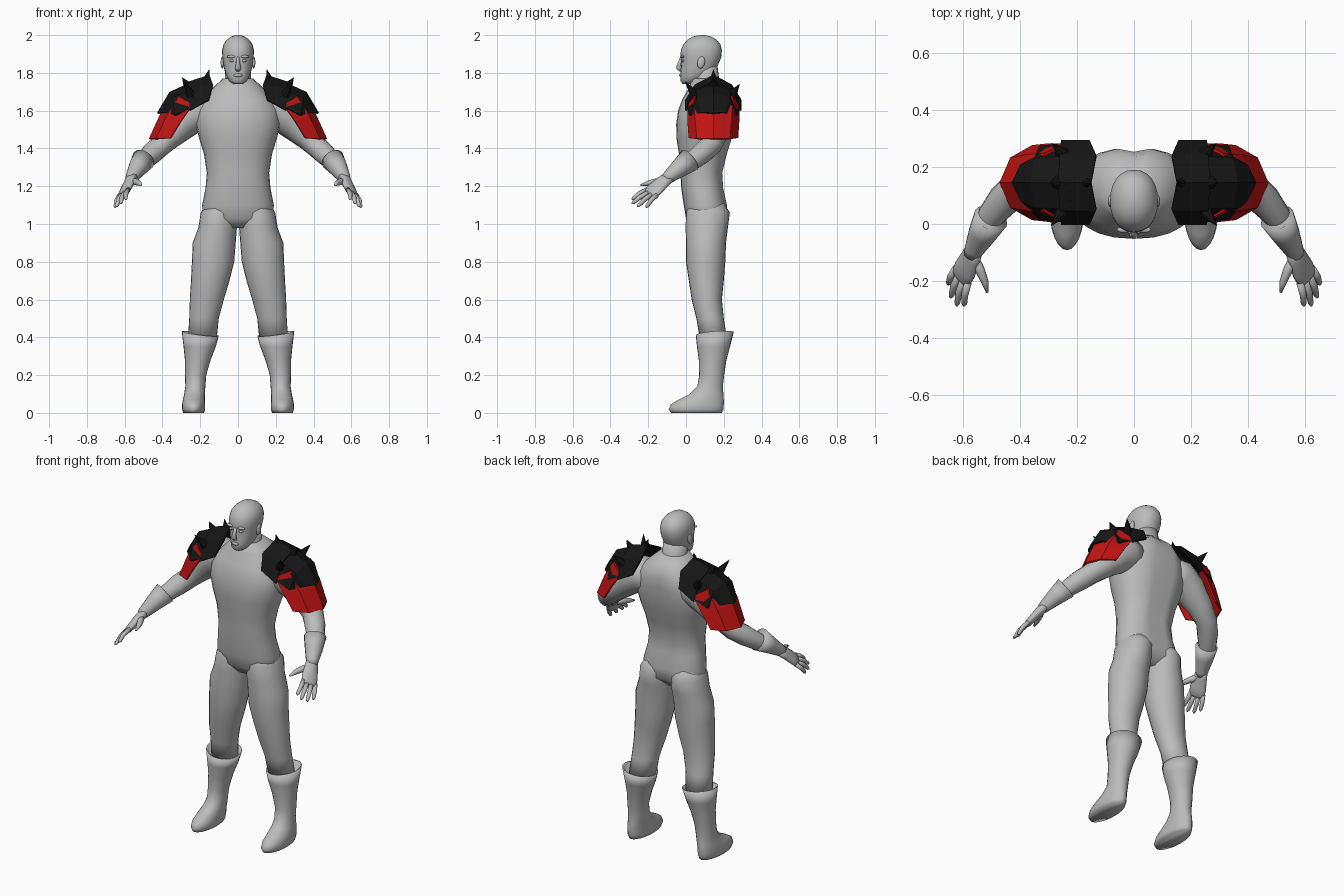
import bpy, bmesh, math
from mathutils import Vector, Matrix


def material(name, rgb):
    m = bpy.data.materials.new(name)
    m.diffuse_color = (*rgb, 1)
    return m


GREY = material("body grey", (0.5, 0.5, 0.5))
BLACK = material("armour black", (0.008, 0.008, 0.008))
RED = material("armour red", (0.55, 0.007, 0.007))


def finish(name, bm, mat, mirror=False, smooth=True):
    bmesh.ops.recalc_face_normals(bm, faces=bm.faces)
    me = bpy.data.meshes.new(name)
    bm.to_mesh(me)
    bm.free()
    ob = bpy.data.objects.new(name, me)
    bpy.context.collection.objects.link(ob)
    me.materials.append(mat)
    for p in me.polygons:
        p.use_smooth = smooth
    if mirror:
        ob.modifiers.new("mirror", "MIRROR")
    return ob


def bridge(bm, rings):
    """Skin a list of closed point rings and cap both ends."""
    vs = [[bm.verts.new(p) for p in r] for r in rings]
    n = len(vs[0])
    for a, b in zip(vs, vs[1:]):
        for i in range(n):
            j = (i + 1) % n
            bm.faces.new((a[i], a[j], b[j], b[i]))
    bm.faces.new(vs[0])
    bm.faces.new(vs[-1])


def power(c, e):
    return math.copysign(abs(c) ** e, c)


def stack(name, rows, mirror=False, square=1.0, n=24, tweak=None):
    """Horizontal rings: z, centre x, half width, front y, back y."""
    rings = []
    for z, cx, rx, yf, yb in rows:
        ring = []
        for i in range(n):
            a = math.tau * i / n
            ring.append(Vector((cx + rx * power(math.cos(a), square),
                                (yf + yb) / 2 + (yb - yf) / 2 * power(math.sin(a), square), z)))
        rings.append(ring)
    if tweak:
        for r in rings:
            for p in r:
                tweak(p)
    bm = bmesh.new()
    bridge(bm, rings)
    return finish(name, bm, GREY, mirror)


def tube_rings(rows, hint, n):
    """Rings across a path: point, half width along hint, half thickness."""
    pts = [Vector(r[0]) for r in rows]
    rings = []
    for k, (_, ru, rv) in enumerate(rows):
        t = (pts[min(k + 1, len(pts) - 1)] - pts[max(k - 1, 0)]).normalized()
        u = Vector(hint)
        u = (u - t * u.dot(t)).normalized()
        v = t.cross(u)
        rings.append([pts[k] + u * ru * math.cos(math.tau * i / n) + v * rv * math.sin(math.tau * i / n)
                      for i in range(n)])
    return rings


def tube(name, rows, hint=(0, 0, 1), n=16, mirror=True, mat=GREY, smooth=True):
    bm = bmesh.new()
    bridge(bm, tube_rings(rows, hint, n))
    return finish(name, bm, mat, mirror, smooth)


def ball(name, co, size, mirror=False, tilt=0):
    bm = bmesh.new()
    m = Matrix.Translation(co) @ Matrix.Rotation(tilt, 4, 'X') @ Matrix.Diagonal((*size, 1))
    bmesh.ops.create_uvsphere(bm, u_segments=14, v_segments=10, radius=1, matrix=m)
    return finish(name, bm, GREY, mirror)


# Torso with a shallow spine groove
def spine(p):
    if p.y > 0.12 and abs(p.x) < 0.02 and p.z > 1.0:
        p.y -= 0.015


stack("torso", [(0.98, 0, .09, .04, .16), (1.03, 0, .185, 0, .215), (1.10, 0, .19, -.012, .22),
                (1.19, 0, .172, -.025, .20), (1.27, 0, .165, -.03, .195), (1.37, 0, .18, -.037, .22),
                (1.45, 0, .205, -.05, .245), (1.53, 0, .225, -.052, .26), (1.60, 0, .22, -.042, .268),
                (1.66, 0, .19, -.02, .268), (1.72, 0, .135, .015, .25), (1.77, 0, .08, .03, .19)],
      square=0.88, tweak=spine)
stack("neck", [(1.70, 0, .09, .03, .21), (1.77, 0, .07, .035, .175), (1.85, 0, .064, .04, .165)])

# Head and face
stack("head", [(1.742, 0, .025, -.018, .03), (1.755, 0, .045, -.028, .07), (1.785, 0, .062, -.03, .13),
               (1.82, 0, .073, -.028, .16), (1.855, 0, .079, -.024, .175), (1.885, 0, .083, -.03, .187),
               (1.92, 0, .084, -.027, .19), (1.95, 0, .077, -.015, .183), (1.975, 0, .06, .007, .163),
               (1.992, 0, .037, .035, .133), (2.0, 0, .012, .07, .1)], square=0.92)
tube("nose", [((0, -.022, 1.885), .008, .008), ((0, -.035, 1.85), .010, .010),
              ((0, -.041, 1.826), .017, .013), ((0, -.026, 1.812), .012, .008)],
     hint=(1, 0, 0), n=10, mirror=False)
ball("lips", (0, -.027, 1.787), (.024, .010, .009))
ball("brow", (.034, -.020, 1.886), (.026, .011, .008), True)
ball("eye", (.032, -.016, 1.865), (.014, .009, .007), True)
ball("ear", (.083, .08, 1.855), (.009, .020, .032), True, -0.2)

# Legs
stack("leg", [(1.13, .09, .07, .03, .19), (1.06, .102, .095, .0, .232), (.98, .108, .102, -.002, .222),
              (.90, .126, .114, 0, .212), (.80, .132, .112, 0, .208), (.70, .147, .102, .015, .2),
              (.60, .165, .09, .03, .19), (.50, .18, .078, .055, .2), (.38, .19, .076, .075, .22)], True)


# Boots with a flared, slanted rim
def slant(p):
    if p.z > 0.39:
        p.z += 0.13 * (p.x - 0.2) + 0.08 * (p.y - 0.155)


stack("boot", [(.37, .2, .075, .075, .22), (.418, .2, .09, .06, .245), (.42, .2, .098, .052, .253),
               (.35, .203, .085, .058, .233), (.28, .213, .068, .068, .214), (.20, .224, .056, .07, .202),
               (.14, .226, .053, .06, .195), (.10, .23, .055, .02, .198), (.07, .234, .058, -.04, .2),
               (.045, .235, .061, -.08, .2), (.02, .235, .061, -.092, .198), (0, .235, .055, -.08, .19)],
      True, tweak=slant)

# Arms and gloves
tube("arm", [((.12, .14, 1.61), .09, .1), ((.20, .145, 1.60), .105, .105), ((.27, .15, 1.55), .09, .095),
             ((.34, .15, 1.48), .07, .075), ((.41, .13, 1.415), .058, .06), ((.455, .085, 1.375), .057, .058),
             ((.50, .03, 1.33), .048, .048), ((.53, -.03, 1.29), .04, .04)])
tube("glove_cuff", [((.525, -.02, 1.305), .045, .045), ((.505, .015, 1.335), .06, .056),
                    ((.502, .020, 1.339), .066, .062), ((.532, -.035, 1.295), .050, .050),
                    ((.56, -.09, 1.25), .035, .035), ((.57, -.11, 1.235), .03, .028)])
ACROSS = Vector((-.6, -.7, .4)).normalized()
tube("palm", [((.555, -.08, 1.255), .032, .028), ((.573, -.12, 1.225), .040, .026),
              ((.592, -.16, 1.188), .048, .022), ((.606, -.187, 1.162), .046, .018),
              ((.610, -.195, 1.155), .036, .010)], hint=ACROSS)
knuckle = Vector((.603, -.18, 1.168))
tips = [(.596, -.287, 1.130), (.622, -.287, 1.108), (.643, -.258, 1.092), (.652, -.212, 1.088)]
bm = bmesh.new()
for k, tip in enumerate(tips):
    base, tip = knuckle + ACROSS * (.036 - .024 * k), Vector(tip)
    bend = base.lerp(tip, 0.55) + Vector((.004, 0, .006))
    bridge(bm, tube_rings([(base, .013, .013), (bend, .0125, .0125), (base.lerp(tip, .9), .010, .010),
                           (tip, .004, .004)], ACROSS, 10))
bridge(bm, tube_rings([((.563, -.115, 1.23), .018, .018), ((.538, -.165, 1.222), .018, .017),
                       ((.522, -.205, 1.215), .013, .013), ((.514, -.24, 1.205), .005, .005)], ACROSS, 10))
finish("fingers", bm, GREY, True)


# Shoulder armour: arched plates, each row runs from front edge to ridge and is mirrored to the back
def plate(name, rows, mat):
    bm = bmesh.new()
    grid = []
    for r in rows:
        full = list(r) + [(x, .29 - y, z) for x, y, z in reversed(r[:-1])]
        grid.append([bm.verts.new(p) for p in full])
    for a, b in zip(grid, grid[1:]):
        for i in range(len(a) - 1):
            bm.faces.new((a[i], a[i + 1], b[i + 1], b[i]))
    ob = finish(name, bm, mat, True, False)
    s = ob.modifiers.new("thickness", "SOLIDIFY")
    s.thickness, s.offset = 0.01, 0
    return ob


plate("upper_shoulder_plate", [
    [(.155, 0, 1.655), (.132, .05, 1.735), (.15, .145, 1.785)],
    [(.255, 0, 1.60), (.26, .05, 1.71), (.265, .145, 1.748)]], BLACK)
plate("middle_shoulder_plate", [
    [(.215, .008, 1.63), (.22, .055, 1.72), (.225, .145, 1.757)],
    [(.33, .02, 1.575), (.345, .06, 1.665), (.36, .145, 1.695)],
    [(.345, .055, 1.575), (.395, .085, 1.59), (.425, .145, 1.585)]], BLACK)
plate("lower_shoulder_plate", [
    [(.24, .012, 1.63), (.31, .045, 1.675), (.345, .145, 1.69)],
    [(.30, .012, 1.545), (.375, .05, 1.57), (.41, .145, 1.575)],
    [(.355, .018, 1.455), (.43, .06, 1.45), (.467, .145, 1.45)]], RED)

# Spikes on the armour
for name, base, tip, r in [("collar_spike", (.17, .145, 1.755), (.152, .145, 1.818), .024),
                           ("ridge_spike", (.265, .145, 1.73), (.295, .145, 1.775), .026),
                           ("front_spike", (.25, .045, 1.685), (.288, -.005, 1.755), .026),
                           ("back_spike", (.25, .245, 1.685), (.288, .283, 1.74), .026)]:
    tube(name, [(base, r, r), (tip, .001, .001)], hint=(0.3, 1, 0.1), n=8, mat=BLACK, smooth=False)
